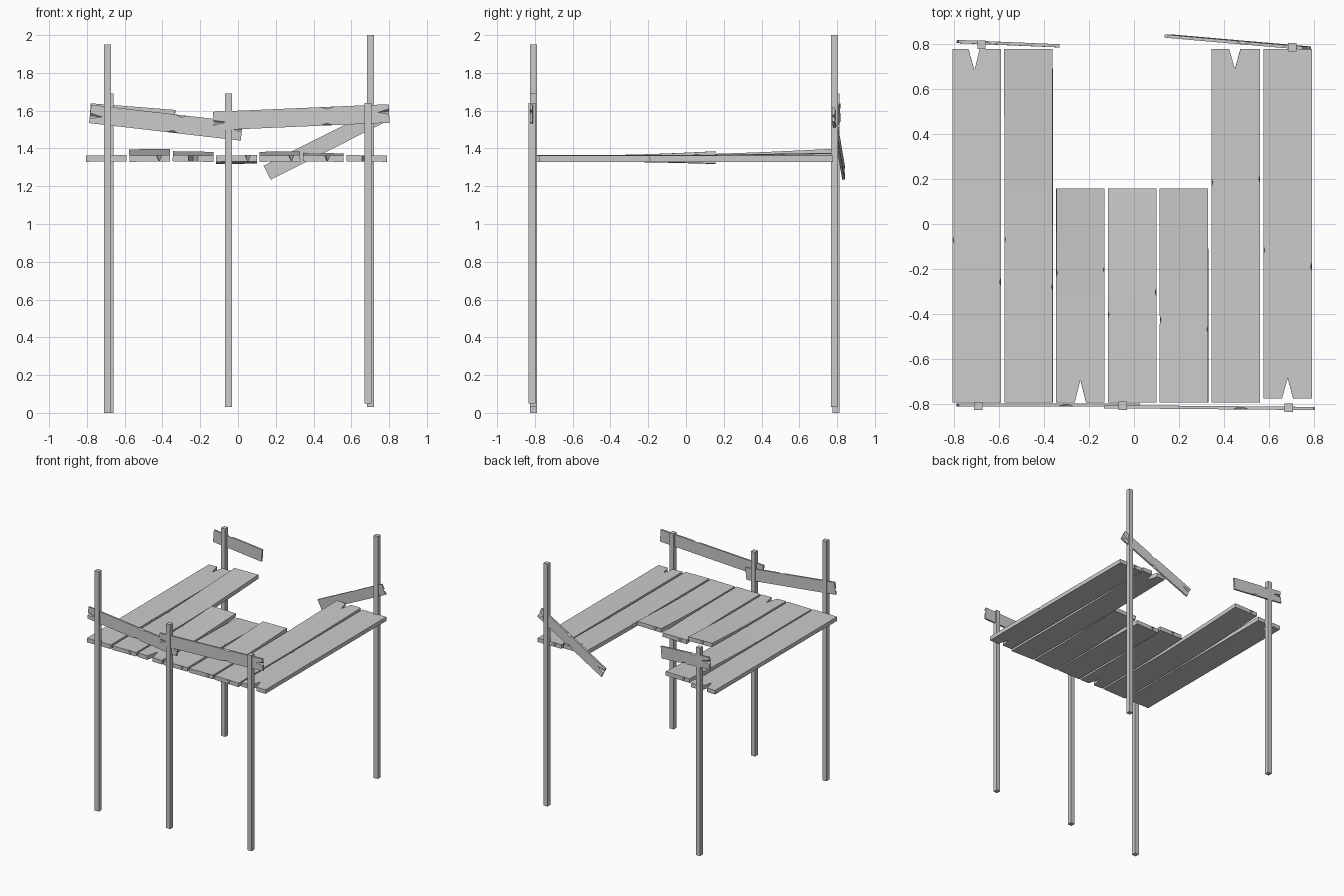
import bpy, bmesh, random
from mathutils import Matrix, Vector

if "Cube" in bpy.data.objects:
    bpy.data.objects.remove(bpy.data.objects["Cube"])

random.seed(4)
SHALLOW = 0.12  # end splits shorter than this go right through the board


def finish(name, bm):
    bmesh.ops.recalc_face_normals(bm, faces=bm.faces[:])
    me = bpy.data.meshes.new(name)
    bm.to_mesh(me)
    bm.free()
    bpy.context.collection.objects.link(bpy.data.objects.new(name, me))


def post(name, x, y, bottom, top, w=0.037):
    bm = bmesh.new()
    size = Matrix.Diagonal((w, w, top - bottom, 1))
    bmesh.ops.create_cube(bm, size=1, matrix=Matrix.Translation((x, y, (bottom + top) / 2)) @ size)
    finish(name, bm)


def board(name, w, l, t, mat, front, back, nick, lift=0, through=True):
    """Board along local +Y. front/back = (x, depth) of an end split, nick = chip depth on the long edges.
    A split that is not through closes to nothing at the lower face."""
    h = w / 2
    upper, lower = [], []

    def add(p, q=None):
        upper.append(p)
        lower.append(q or p)

    def split(end, inward, x, depth):
        open_end = through and depth < SHALLOW
        half = inward * (0.025 if open_end else 0.014)
        tip = (x * 0.85, end + inward * depth)
        add((x - half, end))
        add(tip, tip if open_end else (x, end))
        add((x + half, end))

    def chip(x, inward):
        y = l * random.uniform(0.3, 0.7)
        half = -inward * nick * 3
        add((x, y - half))
        add((x + inward * nick, y), (x, y))
        add((x, y + half))

    # outline, counter-clockwise from the front left corner
    add((-h, 0))
    split(0, 1, *front)
    add((h, 0))
    chip(h, -1)
    add((h, l))
    split(l, -1, *back)
    add((-h, l))
    chip(-h, 1)

    bm = bmesh.new()
    top = [bm.verts.new((*p, t / 2)) for p in upper]
    bot = [bm.verts.new((*q, -t / 2)) for q in lower]
    bm.faces.new(top)
    bm.faces.new(bot[::-1])
    for i in range(len(top)):
        j = (i + 1) % len(top)
        bm.faces.new((top[i], bot[i], bot[j], top[j]))
    bmesh.ops.triangulate(bm, faces=bm.faces[:])

    # warp: the back end curls by lift
    if lift:
        for k in range(4, 10):
            bmesh.ops.bisect_plane(bm, geom=bm.verts[:] + bm.edges[:] + bm.faces[:],
                                   plane_co=(0, l * k / 10, 0), plane_no=(0, 1, 0))
        for v in bm.verts:
            v.co.z += lift * max(0, (v.co.y / l - 0.4) / 0.6) ** 1.5
    bm.transform(mat)
    finish(name, bm)


# posts
post("front_left_post", -0.692, -0.808, 0.0, 1.95)
post("front_middle_post", -0.05, -0.807, 0.03, 1.69)
post("front_right_post", 0.687, -0.815, 0.05, 1.64)
post("back_left_post", -0.677, 0.795, 0.0, 1.69)
post("back_right_post", 0.702, 0.785, 0.03, 2.0)

# deck planks: seven side by side, the middle three broken short
front_x = [0.012, 0.05, 0, 0.06, 0.06, 0.02, 0]
front_depth = [0.295, 0.275, 0.1, 0.235, 0.26, 0.305, 0.09]
back_x = [-0.012, -0.055, -0.02, -0.05, -0.055, -0.005, -0.045]
back_depth = [0.095, 0.145, 0.33, 0.285, 0.32, 0.09, 0.25]
lifts = [0, 0.033, 0.02, -0.012, 0.02, 0.012, 0]
for i in range(7):
    y0 = -0.775 if i == 6 else -0.792
    y1 = 0.157 if 2 <= i <= 4 else 0.777
    place = Matrix.Translation((-0.698 + 0.23 * i, y0, 1.347))
    tilt = Matrix.Rotation(random.uniform(-0.02, 0.02), 4, 'Y')
    board(f"deck_plank_{i + 1}", 0.215, y1 - y0, 0.033, place @ tilt,
          (front_x[i], front_depth[i]), (back_x[i], back_depth[i]), 0.006, lifts[i])


# rails: thin boards nailed to the posts, from one end point to the other
def rail(name, start, end, out, w=0.098):
    start, end = Vector(start), Vector(end)
    d = (end - start).normalized()
    n = Vector((0, out, 0))
    n = (n - d * n.dot(d)).normalized()
    mat = Matrix((d.cross(n), d, n)).transposed().to_4x4()
    mat.translation = start
    board(name, w, (end - start).length, 0.014, mat, (0.01, 0.07), (-0.01, 0.06), 0.012, through=False)


rail("front_left_rail", (-0.783, -0.803, 1.583), (0.02, -0.804, 1.49), -1)
rail("front_right_rail", (-0.13, -0.811, 1.545), (0.80, -0.819, 1.585), -1)
rail("back_left_rail", (-0.783, 0.81, 1.59), (-0.335, 0.791, 1.555), 1)
rail("fallen_back_right_rail", (0.155, 0.834, 1.272), (0.767, 0.781, 1.58), 1, 0.084)
